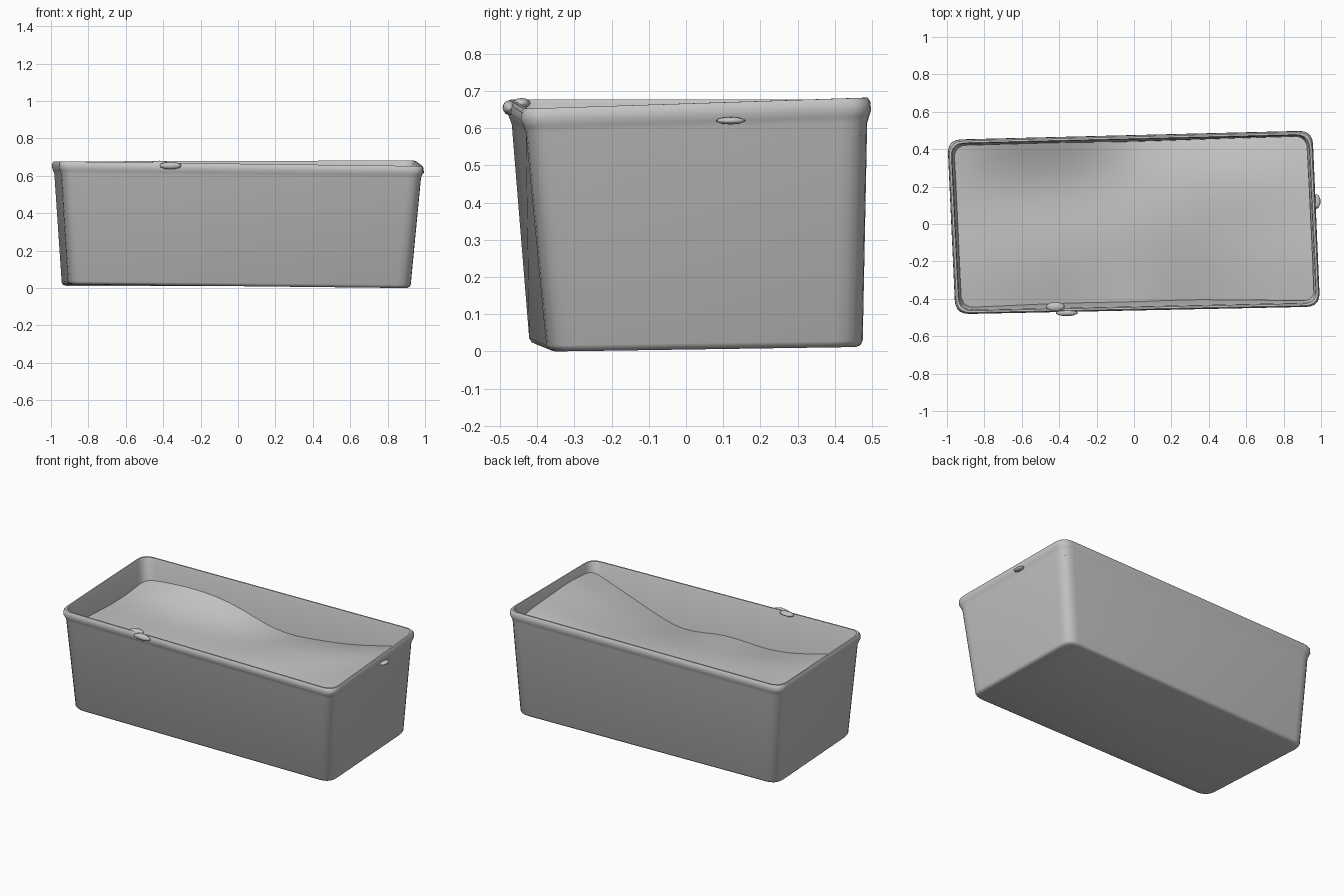
import bpy, bmesh
from mathutils import Vector, Matrix

cube = bpy.data.objects.get("Cube")
if cube:
    bpy.data.objects.remove(cube)

grey = bpy.data.materials.new("stone_grey")
grey.use_nodes = True
COLOUR = (0.56, 0.56, 0.56, 1)
grey.diffuse_color = COLOUR
grey.node_tree.nodes["Principled BSDF"].inputs["Base Color"].default_value = COLOUR

# Slightly skewed corners, counter-clockwise from front -x
SIGNS = [(-1, -1), (1, -1), (1, 1), (-1, 1)]
BASE = [(-.905, -.422, .02), (.925, -.372, 0), (.89, .477, .012), (-.945, .415, .012)]
TOP = [(-.947, -.475, .677), (.988, -.435, .652), (.947, .49, .682), (-.99, .442, .677)]


def corners(height, offset):
    """Skewed rectangle at a height fraction, grown outward by offset."""
    result = []
    for low, high, (sx, sy) in zip(BASE, TOP, SIGNS):
        p = Vector(low).lerp(Vector(high), height)
        result.append(p + Vector((sx * offset, sy * offset, 0)))
    return result


def rounded_loop(height, offset, radius=.075, steps=5):
    quad = corners(height, offset)
    points = []
    for i, c in enumerate(quad):
        a = c + (quad[i - 1] - c).normalized() * radius
        b = c + (quad[(i + 1) % 4] - c).normalized() * radius
        for k in range(steps + 1):
            t = k / steps
            points.append(a.lerp(c, t).lerp(c.lerp(b, t), t))
    return points


def make_object(name, bm, angle):
    bmesh.ops.recalc_face_normals(bm, faces=bm.faces)
    mesh = bpy.data.meshes.new(name)
    bm.to_mesh(mesh)
    bm.free()
    mesh.materials.append(grey)
    obj = bpy.data.objects.new(name, mesh)
    bpy.context.collection.objects.link(obj)
    bpy.ops.object.select_all(action='DESELECT')
    obj.select_set(True)
    bpy.context.view_layer.objects.active = obj
    bpy.ops.object.shade_smooth_by_angle(angle=angle)
    return obj


# Trough: underside, tapered walls, slightly flared rim, thin lip, inner walls
PROFILE = [(0, -.018), (.008, -.006), (.025, 0), (.9, 0), (.925, .005),
           (.95, .01), (.985, .007), (1, 0), (1, -.01), (.985, -.014),
           (.42, -.019)]
bm = bmesh.new()
rings = [[bm.verts.new(p) for p in rounded_loop(h, o)] for h, o in PROFILE]
for lower, upper in zip(rings, rings[1:]):
    n = len(lower)
    for i in range(n):
        j = (i + 1) % n
        bm.faces.new((lower[i], lower[j], upper[j], upper[i]))
bm.faces.new(rings[0])
bm.faces.new(rings[-1])
make_object("trough", bm, .7)

# Soil: shallow uneven bed, banked up against the back and both ends
COLUMNS = [0, .13, .32, .5, .65, .8, 1]
ROWS = [0, .27, .48, .76, 1]
HEIGHTS = [[.54, .47, .39, .44, .36, .46, .59],
           [.54, .49, .45, .44, .43, .49, .62],
           [.52, .48, .46, .46, .47, .50, .61],
           [.51, .47, .45, .44, .49, .54, .61],
           [.53, .56, .55, .42, .45, .48, .58]]
bm = bmesh.new()
grid = []
for v, row in zip(ROWS, HEIGHTS):
    line = []
    for u, z in zip(COLUMNS, row):
        fl, fr, br, bl = corners(z / .67, -.0175)
        p = fl.lerp(fr, u).lerp(bl.lerp(br, u), v)
        line.append(bm.verts.new((p.x, p.y, z)))
    grid.append(line)
for a, b in zip(grid, grid[1:]):
    for i in range(len(a) - 1):
        bm.faces.new((a[i], a[i + 1], b[i + 1], b[i]))
soil = make_object("soil", bm, 1.2)
smooth = soil.modifiers.new("soften", 'SUBSURF')
smooth.levels = smooth.render_levels = 2
smooth.boundary_smooth = 'PRESERVE_CORNERS'


# Lumps of dirt on the rim
def lump(name, centre, size):
    bm = bmesh.new()
    matrix = Matrix.Translation(centre) @ Matrix.Diagonal((*size, 1))
    bmesh.ops.create_icosphere(bm, subdivisions=2, radius=1, matrix=matrix)
    make_object(name, bm, 1)


lump("rim_lump_inner", (-.42, -.442, .667), (.05, .025, .014))
lump("rim_lump_outer", (-.36, -.475, .655), (.06, .018, .02))
lump("rim_lump_side", (.975, .12, .62), (.022, .04, .01))
